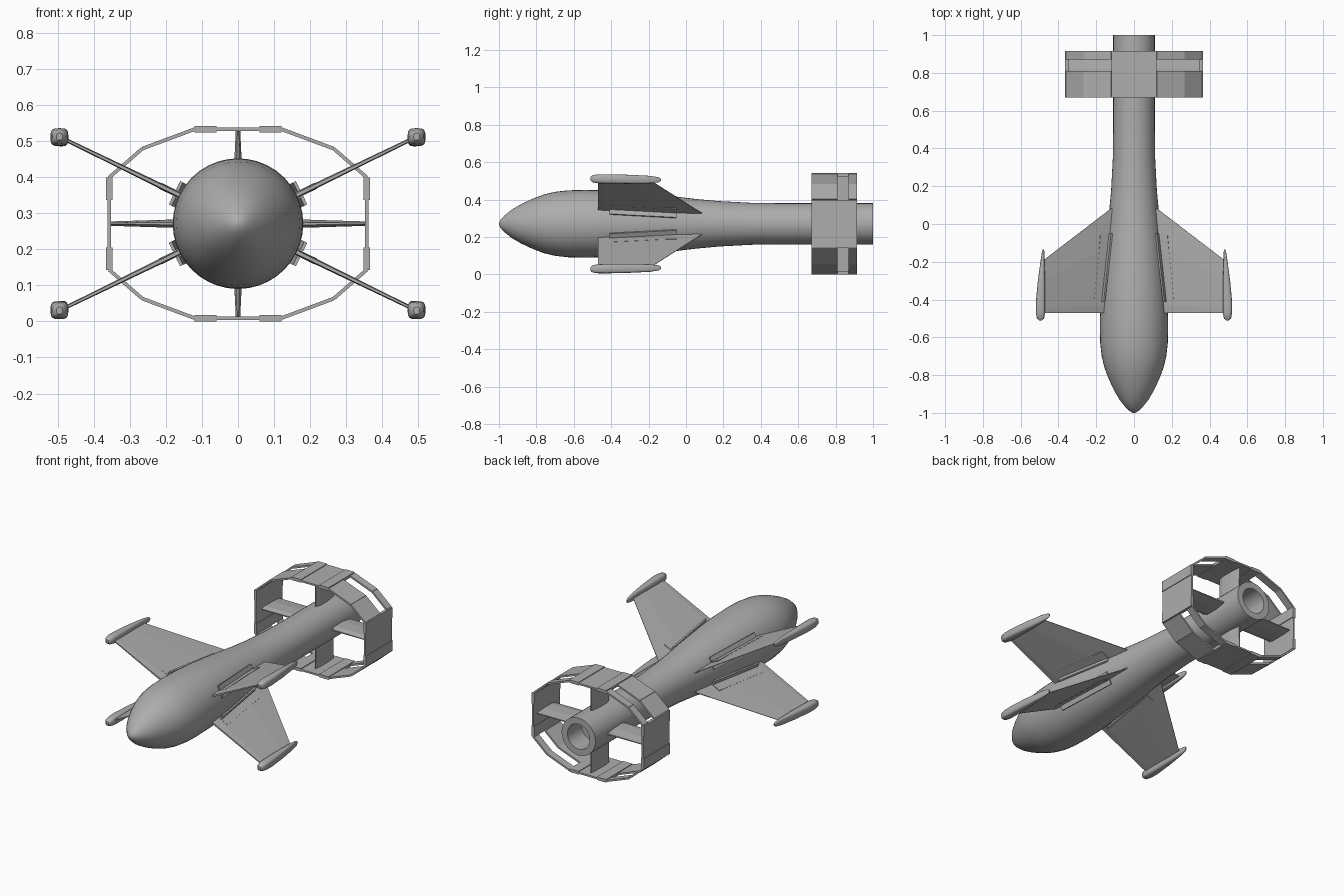
import bpy, bmesh, math
from mathutils import Vector

cube = bpy.data.objects.get("Cube")
if cube:
    bpy.data.objects.remove(cube, do_unlink=True)

CZ = 0.271  # height of the body axis
grey = bpy.data.materials.new("plain grey")
grey.use_nodes = True
colour = (0.42, 0.42, 0.42, 1)
grey.diffuse_color = colour
grey.node_tree.nodes["Principled BSDF"].inputs["Base Color"].default_value = colour


def loft(name, loops, smooth=False):
    """Skin a row of equal-sized point loops and close both ends."""
    bm = bmesh.new()
    rows = [[bm.verts.new(p) for p in loop] for loop in loops]
    n = len(rows[0])
    for a, b in zip(rows, rows[1:]):
        for i in range(n):
            j = (i + 1) % n
            bm.faces.new((a[i], a[j], b[j], b[i]))
    bm.faces.new(rows[0])
    bm.faces.new(rows[-1])
    bmesh.ops.recalc_face_normals(bm, faces=bm.faces)
    mesh = bpy.data.meshes.new(name)
    bm.to_mesh(mesh)
    bm.free()
    mesh.materials.append(grey)
    obj = bpy.data.objects.new(name, mesh)
    bpy.context.collection.objects.link(obj)
    if smooth:
        bpy.ops.object.select_all(action='DESELECT')
        obj.select_set(True)
        bpy.context.view_layer.objects.active = obj
        bpy.ops.object.shade_smooth_by_angle(angle=math.radians(40))
    return obj


def circle(r, y, sides=40):
    steps = [math.tau * i / sides for i in range(sides)]
    return [(r * math.cos(a), y, CZ + r * math.sin(a)) for a in steps]


# Body: ogive nose, waisted rear and hollow tail
profile = [(-1, .006), (-.99, .024), (-.97, .045), (-.93, .077), (-.88, .106),
           (-.82, .134), (-.76, .157), (-.7, .171), (-.63, .179), (-.54, .181),
           (-.44, .179), (-.32, .172), (-.2, .161), (-.08, .149), (.05, .133),
           (.18, .121), (.35, .112), (.5, .11), (1, .11), (1, .073), (.87, .073)]
loft("body", [circle(r, y) for y, r in profile], True)

# Four wings with tip pods and root spoilers
tilt = math.atan2(.241, .495)
pod_shape = [(-.51, .495, .008, .010), (-.5, .495, .019, .019), (-.47, .495, .024, .024),
             (-.42, .495, .025, .025), (-.3, .49, .019, .024), (-.19, .484, .010, .020),
             (-.145, .481, .006, .013), (-.135, .48, .003, .006)]

for sx, side in ((1, "left"), (-1, "right")):
    for sz, level in ((1, "upper"), (-1, "lower")):
        tag = f"{level}_{side}"

        def place(r, y, n):
            """Radial distance, length and offset from the wing plane."""
            return (sx * (r * math.cos(tilt) - n * math.sin(tilt)), y,
                    CZ + sz * (r * math.sin(tilt) + n * math.cos(tilt)))

        def wing_section(r, rear, t):
            front = -.47
            chord = rear - front
            half = [(0, .6), (.08, 1), (.65, 1), (1, .2)]
            outline = half + [(f, -k) for f, k in reversed(half)]
            return [place(r, front + f * chord, k * t) for f, k in outline]

        def block(name, front_r, rear_r, width, n0, n1):
            ends = [(front_r, -.41), (rear_r, -.05)]
            loft(name, [[place(r, y, n0), place(r + width, y, n0),
                         place(r + width, y, n1), place(r, y, n1)] for r, y in ends])

        loft(f"{tag}_wing", [wing_section(.1, .106, .009),
                             wing_section(.535, -.193, .005)])

        pod = []
        for y, x, w, h in pod_shape:
            loop = []
            for i in range(16):
                a = math.tau * i / 16
                c, s = math.cos(a), math.sin(a)
                px = w * math.copysign(abs(c) ** .6, c)
                pz = h * math.copysign(abs(s) ** .6, s)
                loop.append((sx * (x + px), y, CZ + sz * (.241 - .015 * (y + .5) + pz)))
            pod.append(loop)
        loft(f"{tag}_tip_pod", pod, True)

        for k, face in ((1, "outer"), (-1, "inner")):
            block(f"{tag}_{face}_spoiler", .187, .143, .009, k * .010, k * .036)
            block(f"{tag}_{face}_spoiler_pad", .19, .15, .05, 0, k * .0088)

# Tail ring: flat panels on the four sides, slotted panels at the corners
Y0, Y1 = .67, .915


def panel(name, p, q, y0, y1, t):
    p, q = Vector(p), Vector(q)
    d = (q - p).normalized()
    n = Vector((-d.y, d.x)) * t
    corners = (p + n, q + n, q - n, p - n)
    loft(name, [[(c.x, y, CZ + c.y) for c in corners] for y in (y0, y1)])


A, B, C = (.12, .262), (.265, .208), (.357, .128)
for s, end in ((1, "top"), (-1, "bottom")):
    panel(f"ring_{end}_panel", (-A[0], s * A[1]), (A[0], s * A[1]), Y0, Y1, .005)
    for m in (1, -1):
        panel(f"ring_{end}_tab", (m * .06, s * A[1]), (m * A[0], s * A[1]), Y0, Y1, .009)
for s, end in ((1, "left"), (-1, "right")):
    panel(f"ring_{end}_panel", (s * C[0], -C[1]), (s * C[0], C[1]), Y0, Y1, .005)
    for m in (1, -1):
        panel(f"ring_{end}_tab", (s * C[0], m * .066), (s * C[0], m * C[1]), Y0, Y1, .009)
    for m in (1, -1):
        for p, q in ((A, B), (B, C)):
            for y0, y1, part in ((Y0, .81, "front"), (.87, Y1, "rear")):
                panel(f"ring_corner_{part}_strip", (s * p[0], m * p[1]),
                      (s * q[0], m * q[1]), y0, y1, .005)

# Cross-shaped tail fins joining body and ring
for i, name in enumerate(("left", "top", "right", "bottom")):
    reach = C[0] if i % 2 == 0 else A[1]
    c, s = (1, 0, -1, 0)[i], (0, 1, 0, -1)[i]

    def fin_section(r, t):
        outline = [(.72, .3), (.75, 1), (.82, 1), (.885, .3)]
        outline += [(y, -k) for y, k in reversed(outline)]
        return [(c * r - s * k * t, y, CZ + s * r + c * k * t) for y, k in outline]

    loft(f"{name}_tail_fin", [fin_section(.095, .014), fin_section(reach, .006)])
